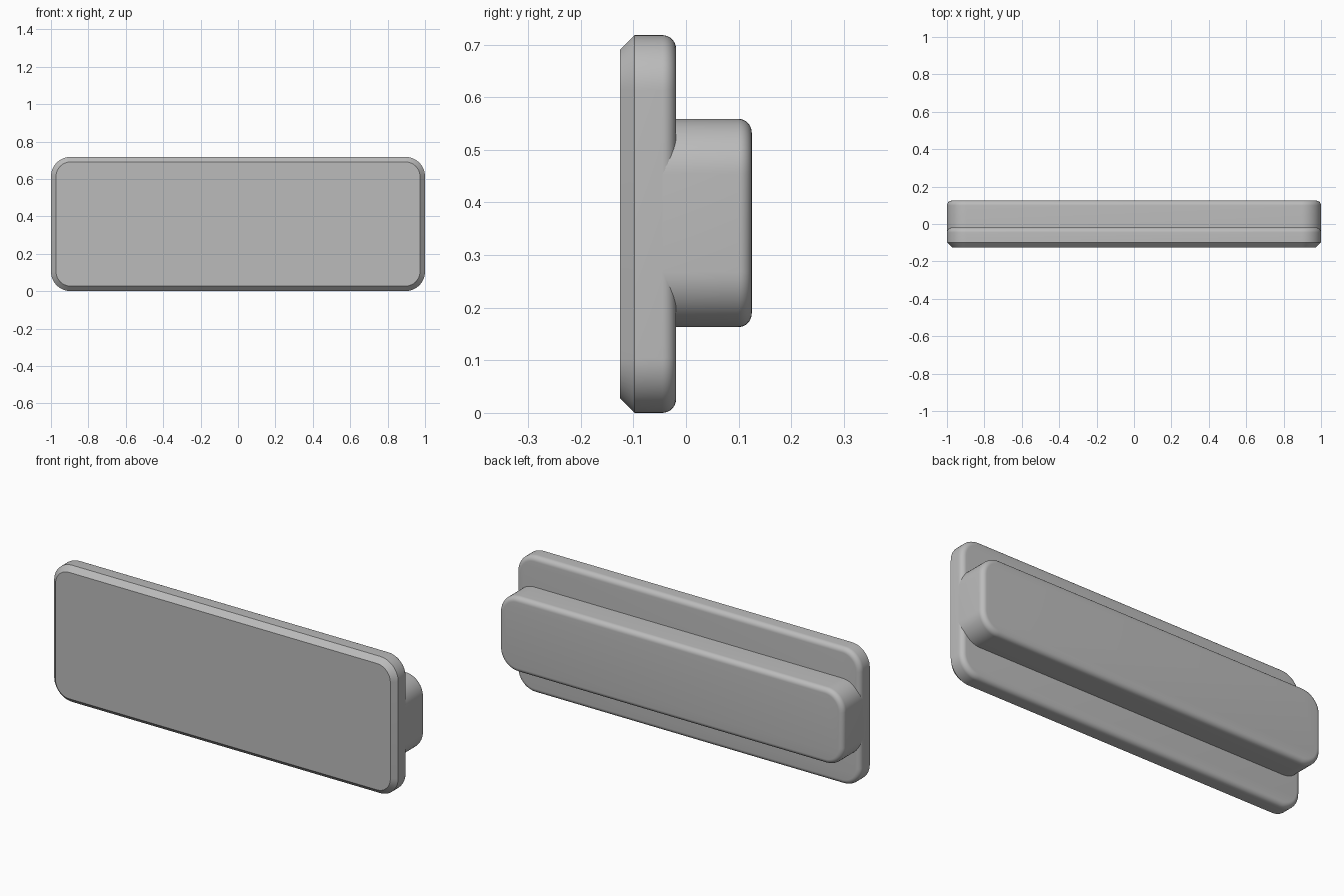
import bpy, bmesh
from math import sin, cos, pi, radians

cube = bpy.data.objects.get("Cube")
if cube:
    bpy.data.objects.remove(cube)

# Single grey finish
grey = bpy.data.materials.new("plain grey")
grey.use_nodes = True
COLOR = (0.5, 0.5, 0.5, 1)
grey.diffuse_color = COLOR
grey.node_tree.nodes["Principled BSDF"].inputs["Base Color"].default_value = COLOR

CORNER_STEPS = 12
FILLET_STEPS = 8


def ring(bm, y, inset, half_x, z0, z1, radius):
    """Rounded rectangle in the xz plane, shrunk evenly by inset."""
    mid, half_z, r = (z0 + z1) / 2, (z1 - z0) / 2, radius - inset
    verts = []
    for q, (sx, sz) in enumerate([(1, 1), (-1, 1), (-1, -1), (1, -1)]):
        for i in range(CORNER_STEPS + 1):
            a = (q + i / CORNER_STEPS) * pi / 2
            verts.append(bm.verts.new((sx * (half_x - radius) + r * cos(a), y,
                                       mid + sz * (half_z - radius) + r * sin(a))))
    return verts


def rounded_slab(name, profile, half_x, z0, z1, radius):
    """Loft rounded rectangles along a (y, inset) profile and cap both ends."""
    bm = bmesh.new()
    rings = [ring(bm, y, d, half_x, z0, z1, radius) for y, d in profile]
    for a, b in zip(rings, rings[1:]):
        for i in range(len(a)):
            j = (i + 1) % len(a)
            bm.faces.new((a[i], a[j], b[j], b[i]))
    bm.faces.new(rings[0])
    bm.faces.new(rings[-1])
    bmesh.ops.recalc_face_normals(bm, faces=bm.faces)
    mesh = bpy.data.meshes.new(name)
    bm.to_mesh(mesh)
    bm.free()
    mesh.materials.append(grey)
    obj = bpy.data.objects.new(name, mesh)
    bpy.context.collection.objects.link(obj)
    bpy.ops.object.select_all(action='DESELECT')
    obj.select_set(True)
    bpy.context.view_layer.objects.active = obj
    bpy.ops.object.shade_smooth_by_angle(angle=radians(30))
    return obj


def fillet(y_back, r):
    """Quarter-round profile ending at the back face."""
    steps = [i / FILLET_STEPS * pi / 2 for i in range(FILLET_STEPS + 1)]
    return [(y_back - r + r * sin(a), r - r * cos(a)) for a in steps]


# Front plate: chamfered front edge, rounded back edge
rounded_slab("front_plate", [(-0.125, 0.027), (-0.098, 0)] + fillet(-0.019, 0.026),
             1, 0, 0.718, 0.105)

# Back bar: rounded back edge, rooted inside the plate
rounded_slab("back_bar", [(-0.045, 0)] + fillet(0.125, 0.026),
             1, 0.163, 0.559, 0.105)
